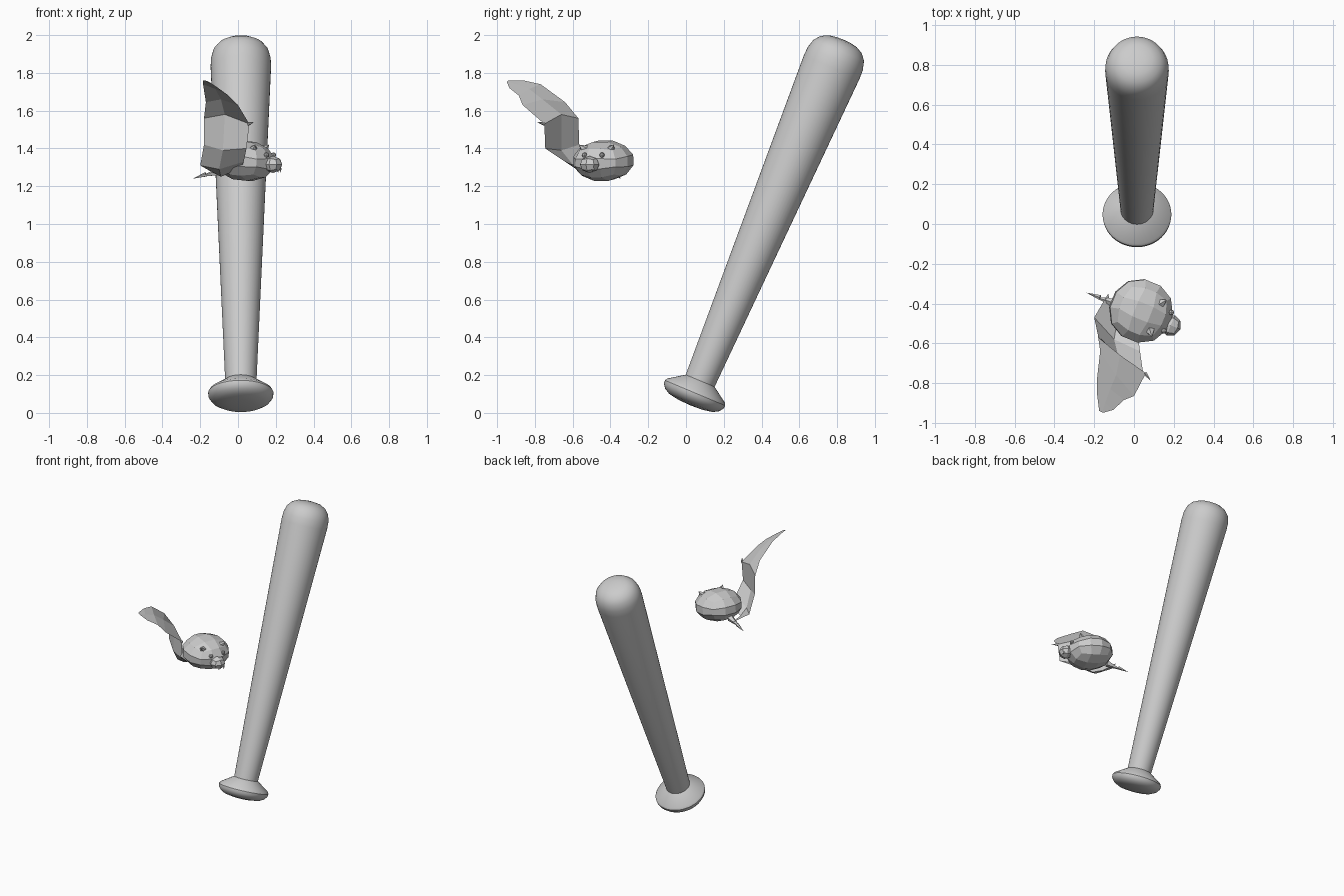
import bpy, bmesh, math
from mathutils import Vector, Matrix

if "Cube" in bpy.data.objects:
    bpy.data.objects.remove(bpy.data.objects["Cube"])


def make_object(name, bm):
    bmesh.ops.recalc_face_normals(bm, faces=bm.faces)
    mesh = bpy.data.meshes.new(name)
    bm.to_mesh(mesh)
    bm.free()
    obj = bpy.data.objects.new(name, mesh)
    bpy.context.collection.objects.link(obj)
    return obj


def lathe(name, profile, sides):
    """Revolve (radius, height) points round z; both ends lie on the axis."""
    bm = bmesh.new()
    verts = [bm.verts.new((r, 0, h)) for r, h in profile]
    edges = [bm.edges.new(p) for p in zip(verts, verts[1:])]
    bmesh.ops.spin(bm, geom=verts + edges, axis=(0, 0, 1), cent=(0, 0, 0),
                   angle=math.tau, steps=sides)
    bmesh.ops.remove_doubles(bm, verts=bm.verts, dist=0.0005)
    return make_object(name, bm)


def block_ball(name, centre, size, turn=(0, 0, 0), cuts=2):
    """Faceted ellipsoid made from a subdivided cube."""
    bm = bmesh.new()
    bmesh.ops.create_cube(bm, size=2)
    bmesh.ops.subdivide_edges(bm, edges=bm.edges, cuts=cuts, use_grid_fill=True)
    rot = Matrix.Rotation(turn[2], 3, 'Z') @ Matrix.Rotation(turn[1], 3, 'Y')
    for v in bm.verts:
        p = Vector([math.tan(c * math.pi / 4) for c in v.co]).normalized()
        v.co = rot @ (p * Vector(size)) + Vector(centre)
    return make_object(name, bm)


def spike(name, base, tip, radius, sides=5):
    base, tip = Vector(base), Vector(tip)
    d = tip - base
    mat = Matrix.Translation((base + tip) / 2) @ d.to_track_quat('Z', 'Y').to_matrix().to_4x4()
    bm = bmesh.new()
    bmesh.ops.create_cone(bm, cap_ends=True, segments=sides, radius1=radius,
                          radius2=0, depth=d.length, matrix=mat)
    return make_object(name, bm)


# Tapered club with knob, leaning back
club = lathe("tapered_club", [
    (0, -0.14), (0.07, -0.137), (0.125, -0.127), (0.155, -0.11), (0.171, -0.088),
    (0.173, -0.07), (0.165, -0.056), (0.083, 0.0), (0.085, 0.05), (0.16, 1.80),
    (0.158, 1.85), (0.145, 1.897), (0.118, 1.93), (0.08, 1.95), (0.04, 1.957), (0, 1.959)], 48)
club.location = (0.015, 0.075, 0.17)
club.rotation_euler = (-math.radians(22.75), 0, 0)
club.select_set(True)
bpy.context.view_layer.objects.active = club
bpy.ops.object.shade_smooth_by_angle(angle=math.radians(35))
club.select_set(False)

# Flying animal: round body and muzzle
heading = math.radians(-22)
body_at = Vector((0.035, -0.437, 1.335))
block_ball("body", body_at, (0.165, 0.165, 0.11), (0, math.radians(6), heading))
block_ball("muzzle", (0.185, -0.51, 1.315), (0.052, 0.055, 0.045), (0, 0, heading), 1)


def on_face(forward, side, up):
    return body_at + Matrix.Rotation(heading, 3, 'Z') @ Vector((forward, side, up))


# Eyes, ears and teeth, both sides
for s, label in ((1, "left"), (-1, "right")):
    block_ball(label + "_eye", on_face(0.145, s * 0.05, 0.03), (0.014, 0.014, 0.014), cuts=1)
    spike(label + "_ear", on_face(0.08, s * 0.075, 0.06), on_face(0.1, s * 0.1, 0.085), 0.025)
    spike(label + "_tooth", on_face(0.195, s * 0.02, -0.04), on_face(0.2, s * 0.02, -0.065), 0.007)

# Wing membrane: front edge, middle and trailing edge at each station
stations = [
    ((0.02, -0.56, 1.30), (-0.09, -0.52, 1.25), (-0.13, -0.35, 1.27)),
    ((0.03, -0.64, 1.33), (-0.10, -0.58, 1.29), (-0.20, -0.47, 1.31)),
    ((0.045, -0.745, 1.40), (-0.08, -0.66, 1.39), (-0.18, -0.565, 1.42)),
    ((0.06, -0.75, 1.53), (-0.07, -0.66, 1.58), (-0.18, -0.57, 1.56)),
    ((0.0, -0.865, 1.63), (-0.09, -0.76, 1.66), (-0.17, -0.64, 1.645)),
    ((-0.05, -0.885, 1.68), (-0.12, -0.83, 1.715), (-0.185, -0.77, 1.74)),
    ((-0.105, -0.935, 1.72), (-0.145, -0.90, 1.74), (-0.185, -0.86, 1.76)),
    ((-0.15, -0.948, 1.75), (-0.16, -0.947, 1.755), (-0.175, -0.94, 1.76))]
bm = bmesh.new()
rows = [[bm.verts.new(p) for p in row] for row in stations]
for a, b in zip(rows, rows[1:]):
    for i in range(2):
        bm.faces.new((a[i], a[i + 1], b[i + 1], b[i]))
make_object("wing", bm)

# Wrist claw and trailing foot
spike("wrist_claw", (0.055, -0.75, 1.53), (0.085, -0.79, 1.54), 0.01)
spike("foot", (-0.09, -0.40, 1.28), (-0.20, -0.365, 1.25), 0.025)
spike("foot_claw", (-0.17, -0.37, 1.262), (-0.24, -0.345, 1.24), 0.013)
